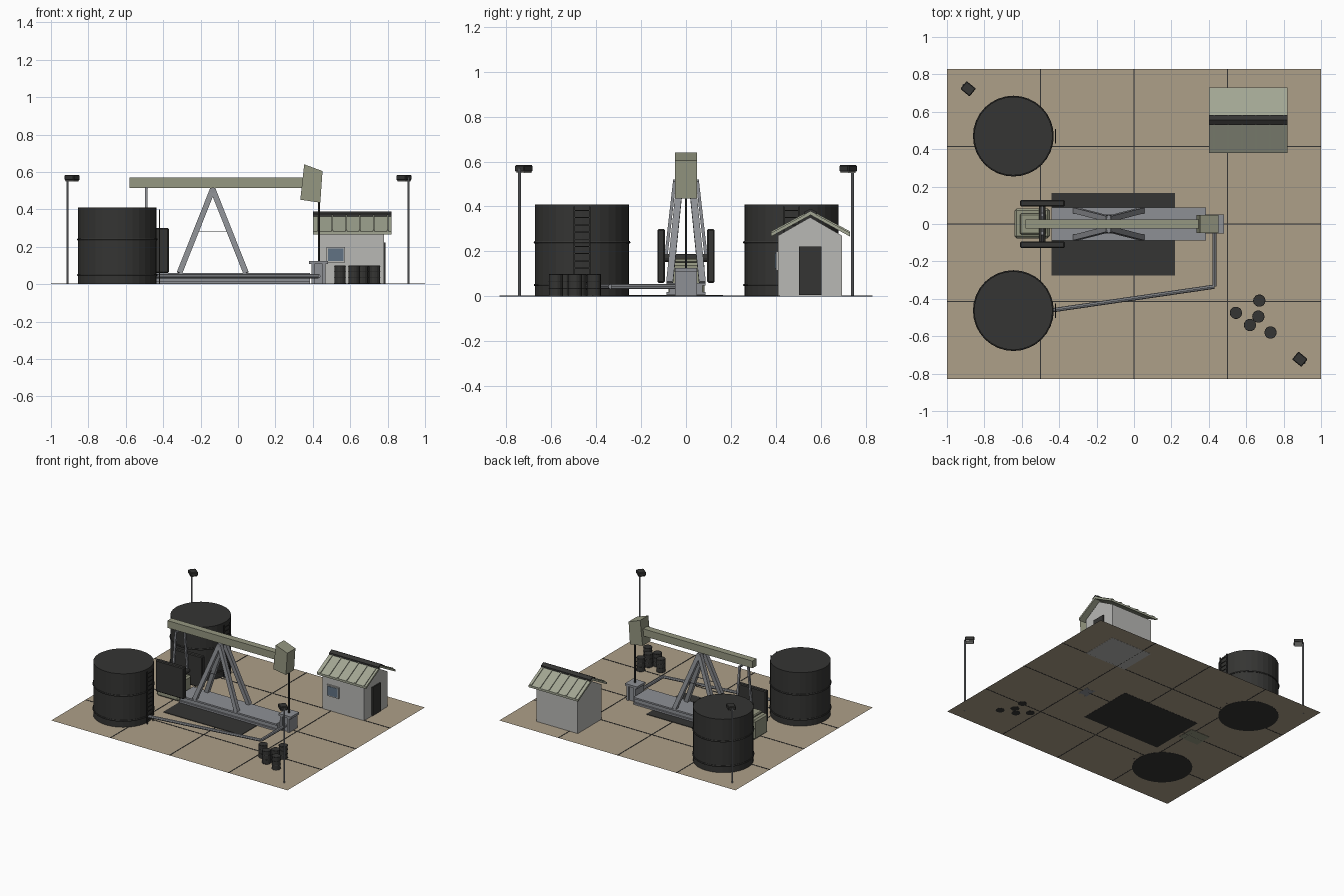
import bpy, math
from mathutils import Vector, Matrix

if "Cube" in bpy.data.objects:
    bpy.data.objects.remove(bpy.data.objects["Cube"])


def mat(name, r, g, b):
    m = bpy.data.materials.new(name)
    m.diffuse_color = (r, g, b, 1)
    m.use_nodes = True
    m.node_tree.nodes["Principled BSDF"].inputs["Base Color"].default_value = m.diffuse_color
    return m


TAN = mat("sand", 0.42, 0.35, 0.25)
BLACK = mat("black", 0.035, 0.035, 0.033)
OLIVE = mat("olive", 0.30, 0.31, 0.22)
ROOF = mat("roof_green", 0.36, 0.38, 0.29)
STEEL = mat("steel", 0.27, 0.28, 0.30)
WALL = mat("wall", 0.48, 0.48, 0.46)
GLASS = mat("glass", 0.12, 0.17, 0.23)
LAMP = mat("lamp", 0.75, 0.75, 0.7)


def mesh(name, verts, faces, m):
    me = bpy.data.meshes.new(name)
    me.from_pydata(verts, [], faces)
    me.materials.append(m)
    o = bpy.data.objects.new(name, me)
    bpy.context.collection.objects.link(o)
    return o


def prism(name, profile, a, b, m, axis="x"):
    """Extrude a profile along x (points are y,z) or y (points are x,z)."""
    n = len(profile)
    put = (lambda p, t: (t, p[0], p[1])) if axis == "x" else (lambda p, t: (p[0], t, p[1]))
    v = [put(p, a) for p in profile] + [put(p, b) for p in profile]
    if axis == "x":
        f = [tuple(reversed(range(n))), tuple(range(n, 2 * n))]
        f += [(i, (i + 1) % n, n + (i + 1) % n, n + i) for i in range(n)]
    else:
        f = [tuple(range(n)), tuple(reversed(range(n, 2 * n)))]
        f += [(i, n + i, n + (i + 1) % n, (i + 1) % n) for i in range(n)]
    return mesh(name, v, f, m)


def box(name, x0, x1, y0, y1, z0, z1, m, bevel=0):
    o = prism(name, [(y0, z0), (y1, z0), (y1, z1), (y0, z1)], x0, x1, m)
    if bevel:
        b = o.modifiers.new("bevel", "BEVEL")
        b.width = bevel
    return o


def bar(name, a, b, w, m, sides=4):
    """Straight bar between two points; square for 4 sides, else round."""
    a, b = Vector(a), Vector(b)
    d = b - a
    r = w / math.sqrt(2) if sides == 4 else w / 2
    bpy.ops.mesh.primitive_cylinder_add(vertices=sides, radius=r, depth=d.length)
    o = bpy.context.object
    o.name = name
    if sides == 4:
        o.data.transform(Matrix.Rotation(math.pi / 4, 4, "Z"))
    z = d.normalized()
    y = Vector((0, 1, 0)) if abs(z.y) < 0.9 else Vector((1, 0, 0))
    x = y.cross(z).normalized()
    y = z.cross(x)
    o.matrix_world = Matrix.Translation((a + b) / 2) @ Matrix((x, y, z)).transposed().to_4x4()
    o.data.materials.append(m)
    return o


def drum(name, x, y, r, h, sides, hoops, hoop_r):
    bar(name, (x, y, 0), (x, y, h), 2 * r, BLACK, sides)
    for z in hoops:
        bpy.ops.mesh.primitive_torus_add(location=(x, y, z), major_radius=r, minor_radius=hoop_r,
                                         major_segments=sides, minor_segments=6)
        o = bpy.context.object
        o.name = name + "_hoop"
        o.data.materials.append(BLACK)


# Ground slabs with dark seams
mesh("ground", [(-1, -.83, .001), (1, -.83, .001), (1, .83, .001), (-1, .83, .001)], [(0, 1, 2, 3)], TAN)
for i in (-1, 0, 1):
    box("seam_x", i * .5 - .003, i * .5 + .003, -.83, .83, 0, .003, BLACK)
    box("seam_y", -1, 1, i * .415 - .003, i * .415 + .003, 0, .003, BLACK)
box("oil_pad", -.44, .22, -.275, .165, 0, .005, BLACK)

# Storage tanks with ladders
for yc in (.47, -.463):
    drum("tank", -.645, yc, .21, .41, 32, (.05, .24), .006)
    for s in (-1, 1):
        bar("ladder_rail", (-.42, yc + s * .035, 0), (-.42, yc + s * .035, .4), .007, BLACK)
    for k in range(12):
        z = .03 + k * .032
        bar("ladder_rung", (-.42, yc - .035, z), (-.42, yc + .035, z), .005, BLACK, 6)

# Skid with recessed web
prism("skid", [(-.087, .005), (.087, .005), (.087, .018), (.074, .018), (.074, .048), (.087, .048),
               (.087, .06), (-.087, .06), (-.087, .048), (-.074, .048), (-.074, .018), (-.087, .018)],
      -.44, .385, STEEL)

# A-frame legs and saddle
for s in (-1, 1):
    for x in (-.313, .043):
        bar("frame_leg", (x, s * .073, .06), (-.135, s * .027, .508), .03, STEEL)
    bar("frame_brace", (-.225, s * .05, .28), (-.045, s * .05, .28), .004, STEEL)
bar("saddle_pin", (-.135, -.045, .503), (-.135, .045, .503), .03, STEEL, 12)

# Walking beam and horse head
box("walking_beam", -.58, .345, -.025, .025, .515, .57, OLIVE)
prism("beam_head", [(.333, .452), (.44, .436), (.452, .605), (.354, .641)], -.049, .049, OLIVE, "y")

# Gearbox, cranks, counterweights and pitman arms
box("gearbox", -.64, -.45, -.077, .083, .0, .15, OLIVE, .012)
box("gearbox_cap", -.61, -.47, -.055, .055, .15, .17, OLIVE, .006)
bar("crank_shaft", (-.49, -.11, .17), (-.49, .11, .17), .035, BLACK, 12)
for s in (-1, 1):
    y = s * .111
    box("counterweight", -.61, -.37, y - .017, y + .017, .06, .3, BLACK, .006)
    bar("pitman_arm", (-.49, s * .09, .17), (-.49, s * .05, .52), .014, STEEL)
bar("equalizer_bar", (-.49, -.058, .512), (-.49, .058, .512), .016, STEEL, 8)

# Wellhead, rod and flow line
box("wellhead", .392, .468, -.04, .04, 0, .11, STEEL)
box("wellhead_cap", .38, .482, -.05, .05, .108, .125, STEEL)
for x in (.4, .46):
    for y in (-.042, .042):
        bar("wellhead_post", (x, y, 0), (x, y, .11), .016, STEEL)
bar("polished_rod", (.432, 0, .12), (.432, 0, .46), .011, BLACK, 8)
pipe = [(.43, -.03, .043), (.43, -.335, .043), (-.45, -.463, .043)]
for a, b in zip(pipe, pipe[1:]):
    bar("flow_line", a, b, .023, STEEL, 8)

# Shed walls with gable, door and window
prism("shed", [(.41, 0), (.695, 0), (.695, .27), (.553, .352), (.41, .27)], .43, .78, WALL)
box("door", .775, .789, .503, .603, .005, .222, BLACK)
box("window_frame", .472, .572, .4, .415, .115, .2, WALL)
box("window_glass", .48, .564, .397, .402, .123, .192, GLASS)

# Roof panels, standing seams and ridge
for s in (-1, 1):
    e, r = .555 + s * .176, .555
    prism("roof_panel", [(e, .266), (r, .362), (r, .378), (e, .282)][::-s], .402, .82, ROOF)
    for k in range(6):
        x = .43 + k * .074
        prism("roof_seam", [(e, .275), (r, .37), (r, .384), (e, .289)][::-s], x - .004, x + .004, ROOF)
    prism("ridge_cap", [(r + s * .027, .362), (r, .378), (r, .39), (r + s * .027, .376)][::-s],
          .402, .82, BLACK)

# Oil drums
for x, y in ((.545, -.475), (.62, -.54), (.665, -.495), (.67, -.41), (.73, -.58)):
    drum("barrel", x, y, .031, .1, 14, (.004, .035, .067, .097), .002)

# Floodlights at opposite corners
for s in (-1, 1):
    bar("light_pole", (s * .912, -s * .742, 0), (s * .912, -s * .742, .57), .012, STEEL, 8)
    spin = Matrix.Translation((s * .887, -s * .723, .567)) @ Matrix.Rotation(math.radians(-39), 4, "Z")
    for o in (box("light_head", -.032, .032, -.027, .027, -.012, .017, BLACK, .004),
              box("light_panel", -.026, .026, -.022, .022, -.018, -.011, LAMP)):
        o.matrix_world = spin
